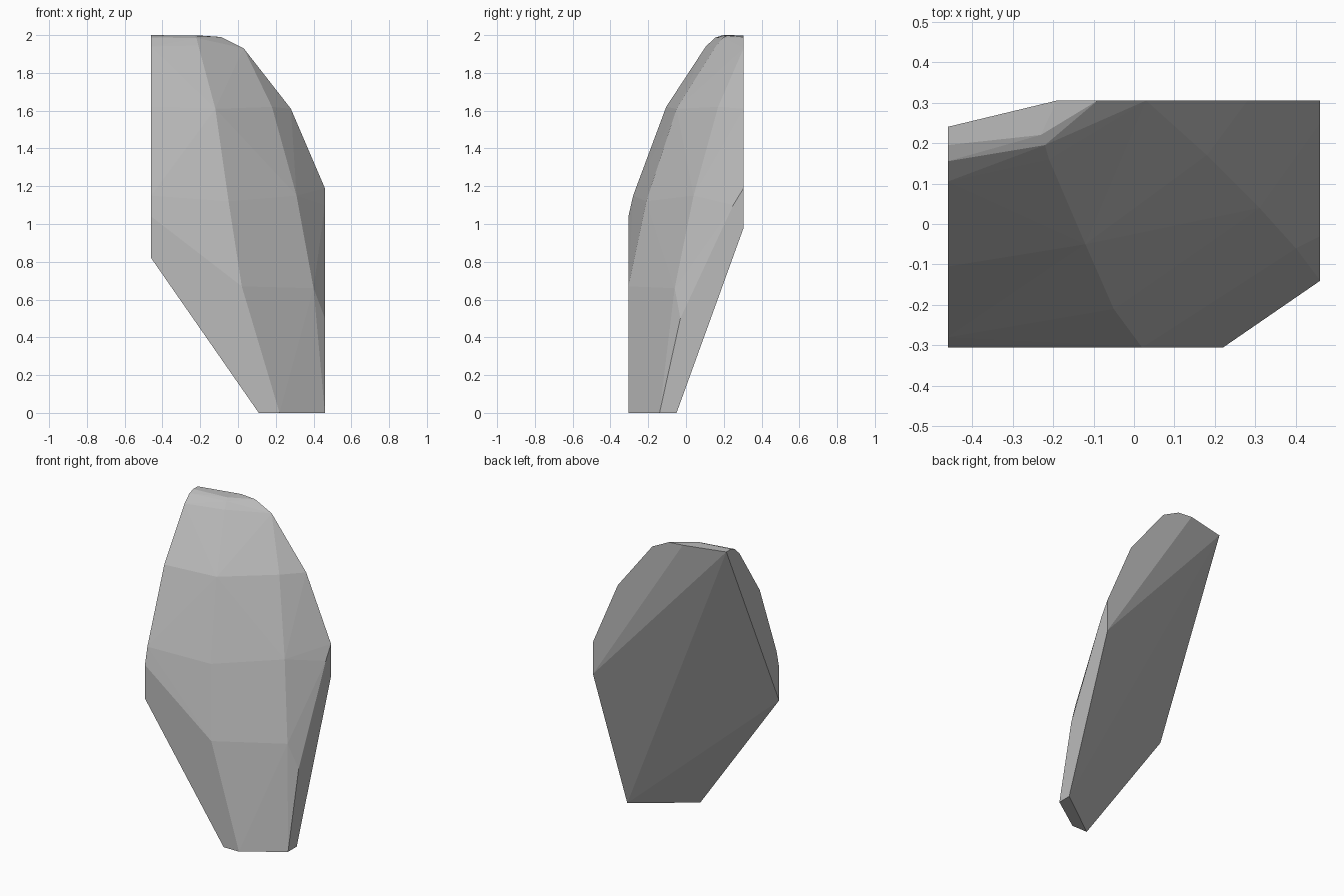
import bpy
import bmesh

cube = bpy.data.objects.get("Cube")
if cube:
    bpy.data.objects.remove(cube, do_unlink=True)

# Half width and half depth of the flat-cut sides
W, D = 0.46, 0.305

# Facet corners, one ring per level, from the crown down to the foot
rings = [
    [(-W, 0.24, 2.0), (-W, 0.195, 2.0), (-0.23, 0.22, 1.997), (-0.19, D, 1.997)],
    [(-W, 0.155, 1.987), (-0.22, 0.195, 1.985), (-0.09, D, 1.99)],
    [(-W, 0.105, 1.94), (-0.21, 0.16, 1.945), (0.03, D, 1.93)],
    [(-W, -0.105, 1.62), (-0.12, -0.05, 1.61), (0.18, 0.17, 1.62), (0.28, D, 1.61)],
    [(-W, -0.28, 1.15), (-0.05, -0.21, 1.12), (0.31, 0.04, 1.15), (W, 0.25, 1.1), (W, D, 1.19)],
    [(-W, -D, 1.04), (0.02, -D, 0.67), (0.40, -0.06, 0.66), (W, -0.03, 0.5)],
    [(-W, -D, 0.82), (W, D, 0.98)],
    [(0.11, -D, 0), (0.22, -D, 0), (W, -0.14, 0), (W, -0.05, 0)],
]

# Rock shard: convex hull around the rings
bm = bmesh.new()
for ring in rings:
    for corner in ring:
        bm.verts.new(corner)
hull = bmesh.ops.convex_hull(bm, input=bm.verts[:])
loose = [v for v in bm.verts if not v.link_faces]
bmesh.ops.delete(bm, geom=loose, context="VERTS")
bmesh.ops.recalc_face_normals(bm, faces=bm.faces[:])

mesh = bpy.data.meshes.new("rock_shard")
bm.to_mesh(mesh)
bm.free()
shard = bpy.data.objects.new("rock_shard", mesh)
bpy.context.collection.objects.link(shard)

# Stone grey
stone = bpy.data.materials.new("stone_grey")
stone.use_nodes = True
grey = (0.5, 0.5, 0.5, 1)
stone.diffuse_color = grey
stone.node_tree.nodes["Principled BSDF"].inputs["Base Color"].default_value = grey
mesh.materials.append(stone)
